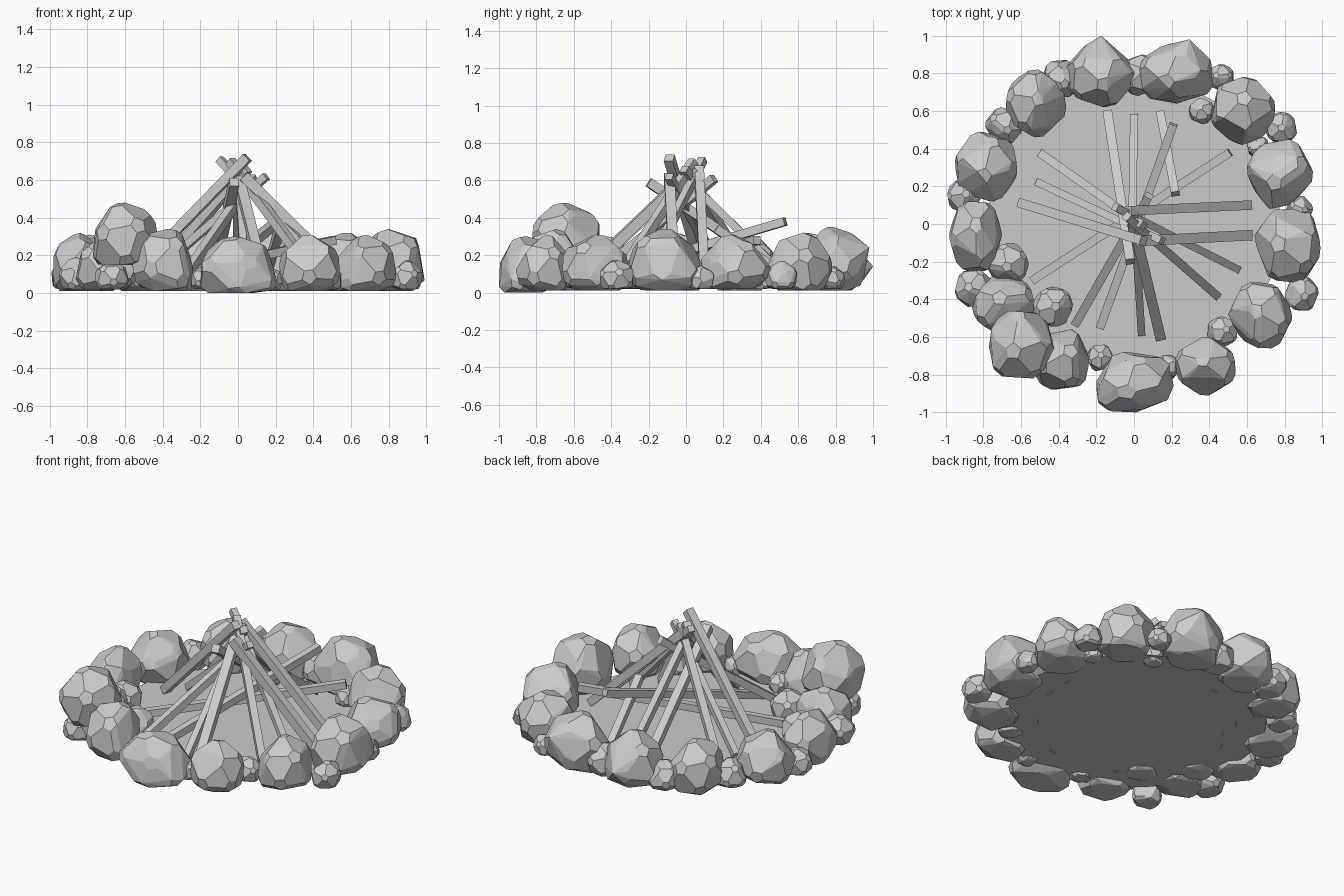
import bpy, bmesh, math, random
from mathutils import Vector, Euler

if "Cube" in bpy.data.objects:
    bpy.data.objects.remove(bpy.data.objects["Cube"])

random.seed(4)


def finish(name, bm):
    mesh = bpy.data.meshes.new(name)
    bm.to_mesh(mesh)
    bm.free()
    ob = bpy.data.objects.new(name, mesh)
    bpy.context.collection.objects.link(ob)
    return ob


def ball_points():
    # corners of a chunky ball: small pentagons, large hexagons
    bm = bmesh.new()
    bmesh.ops.create_icosphere(bm, subdivisions=1, radius=1)
    pts = []
    for e in bm.edges:
        a, b = (v.co for v in e.verts)
        pts += [a.lerp(b, 0.24), b.lerp(a, 0.24)]
    bm.free()
    return pts


BALL = ball_points()


def rock(name, x0, x1, y0, y1, z0, z1, spike=None, cuts=3):
    """Chipped ball with a flat base, fitted into the given bounds."""
    rot = Euler((random.uniform(-.35, .35), random.uniform(-.35, .35), random.uniform(0, 6.28))).to_matrix()
    pts = [rot @ p for p in BALL]
    planes = [(Vector((0, 0, -1)), 0.6)]
    for _ in range(cuts):
        a = random.uniform(0, 2 * math.pi)
        n = Vector((math.cos(a), math.sin(a), random.uniform(0, .9))).normalized()
        planes.append((n, random.uniform(.66, .76)))
    for n, d in planes:
        pts = [p - n * max(0, p.dot(n) - d) for p in pts]
    if spike:
        pts.append(Vector(spike))
    # fit to bounds
    lo = [min(p[i] for p in pts) for i in range(3)]
    hi = [max(p[i] for p in pts) for i in range(3)]
    b0, b1 = (x0, y0, z0), (x1, y1, z1)
    bm = bmesh.new()
    for p in pts:
        bm.verts.new([b0[i] + (p[i] - lo[i]) / (hi[i] - lo[i]) * (b1[i] - b0[i]) for i in range(3)])
    bmesh.ops.remove_doubles(bm, verts=bm.verts, dist=0.008)
    bmesh.ops.convex_hull(bm, input=bm.verts)
    loose = [v for v in bm.verts if not v.link_faces]
    bmesh.ops.delete(bm, geom=loose, context='VERTS')
    bmesh.ops.dissolve_limit(bm, angle_limit=math.radians(7), verts=bm.verts, edges=bm.edges)
    bmesh.ops.recalc_face_normals(bm, faces=bm.faces)
    return finish(name, bm)


def stick(name, a, b, w):
    """Square stick between two points, one side level."""
    a, b = Vector(a), Vector(b)
    d = (b - a).normalized()
    side = d.cross(Vector((0, 0, 1))).normalized() * w / 2
    up = side.cross(d)
    bm = bmesh.new()
    ring = [bm.verts.new(a + s * side + t * up) for s, t in ((-1, -1), (1, -1), (1, 1), (-1, 1))]
    face = bm.faces.new(ring)
    ext = bmesh.ops.extrude_face_region(bm, geom=[face], use_keep_orig=True)
    bmesh.ops.translate(bm, vec=b - a, verts=[v for v in ext['geom'] if isinstance(v, bmesh.types.BMVert)])
    bmesh.ops.recalc_face_normals(bm, faces=bm.faces)
    finish(name, bm)


# ash bed
bm = bmesh.new()
bmesh.ops.create_circle(bm, cap_ends=True, segments=32, radius=0.78)
bmesh.ops.translate(bm, verts=bm.verts, vec=(0, 0, 0.035))
finish("ash_bed", bm)

# ring of large rocks: x0, x1, y0, y1, z0, z1, spike
large = [
    (-.36, .01, .62, 1.0, .01, .33, (0, 1.05, .0)),
    (.03, .42, .64, .98, .01, .35, (.3, 1.0, .4)),
    (.41, .75, .42, .78, .01, .32, None),
    (.60, .95, .08, .45, .02, .31, None),
    (.64, .99, -.31, .08, .01, .34, None),
    (.50, .84, -.66, -.31, .01, .31, None),
    (.22, .54, -.91, -.60, .01, .31, None),
    (-.20, .21, -1.0, -.68, .0, .30, None),
    (-.56, -.24, -.88, -.56, .01, .34, None),
    (-.77, -.42, -.82, -.46, .15, .48, None),
    (-.86, -.53, -.58, -.28, .02, .30, None),
    (-.98, -.70, -.25, .12, .01, .32, None),
    (-.95, -.62, .12, .49, .01, .31, None),
    (-.68, -.36, .46, .82, .01, .32, None),
]
for i, r in enumerate(large):
    rock(f"large_rock_{i + 1}", *r)

# small rocks in the gaps: x, y, radius
small = [
    (-.39, .77, .10), (.03, .79, .11), (.46, .78, .07), (.36, .60, .07), (.78, .51, .085),
    (.66, .41, .06), (.88, .08, .07), (.89, -.37, .09), (.47, -.57, .08), (.18, -.76, .065),
    (-.18, -.71, .07), (-.43, -.44, .105), (-.67, -.21, .11), (-.85, -.34, .10),
    (-.90, .15, .09), (-.69, .52, .10), (-.67, -.68, .09),
]
for i, (x, y, r) in enumerate(small):
    rock(f"small_rock_{i + 1}", x - r, x + r, y - r, y + r, .02, .03 + 1.6 * r, cuts=1)

# leaning sticks of the cone: foot x, y, head x, y, z, width
cone = [
    (-.14, .59, -.02, -.20, .59, .05), (0, .57, -.01, -.03, .64, .042),
    (.61, .10, -.03, .07, .66, .05), (.61, -.06, .03, -.09, .62, .055),
    (.55, -.24, -.10, .09, .71, .04), (.44, -.38, -.04, .04, .70, .045),
    (.14, -.60, -.01, .03, .65, .055), (.04, -.58, .0, .06, .65, .04),
    (-.31, -.53, .08, .15, .61, .045), (-.60, .11, .05, -.09, .72, .05),
    (-.51, .22, .15, -.09, .62, .04), (-.49, .37, .05, -.01, .66, .045),
]
for i, (x, y, hx, hy, hz, w) in enumerate(cone):
    stick(f"cone_stick_{i + 1}", (x, y, .05), (hx, hy, hz), w)

# fallen sticks lying across the pile
stick("fallen_stick_1", (-.18, -.55, .06), (.21, .53, .38), .045)
stick("fallen_stick_2", (-.54, -.30, .06), (.51, .38, .28), .045)
stick("fallen_stick_3", (.14, .59, .06), (.22, .16, .34), .045)
